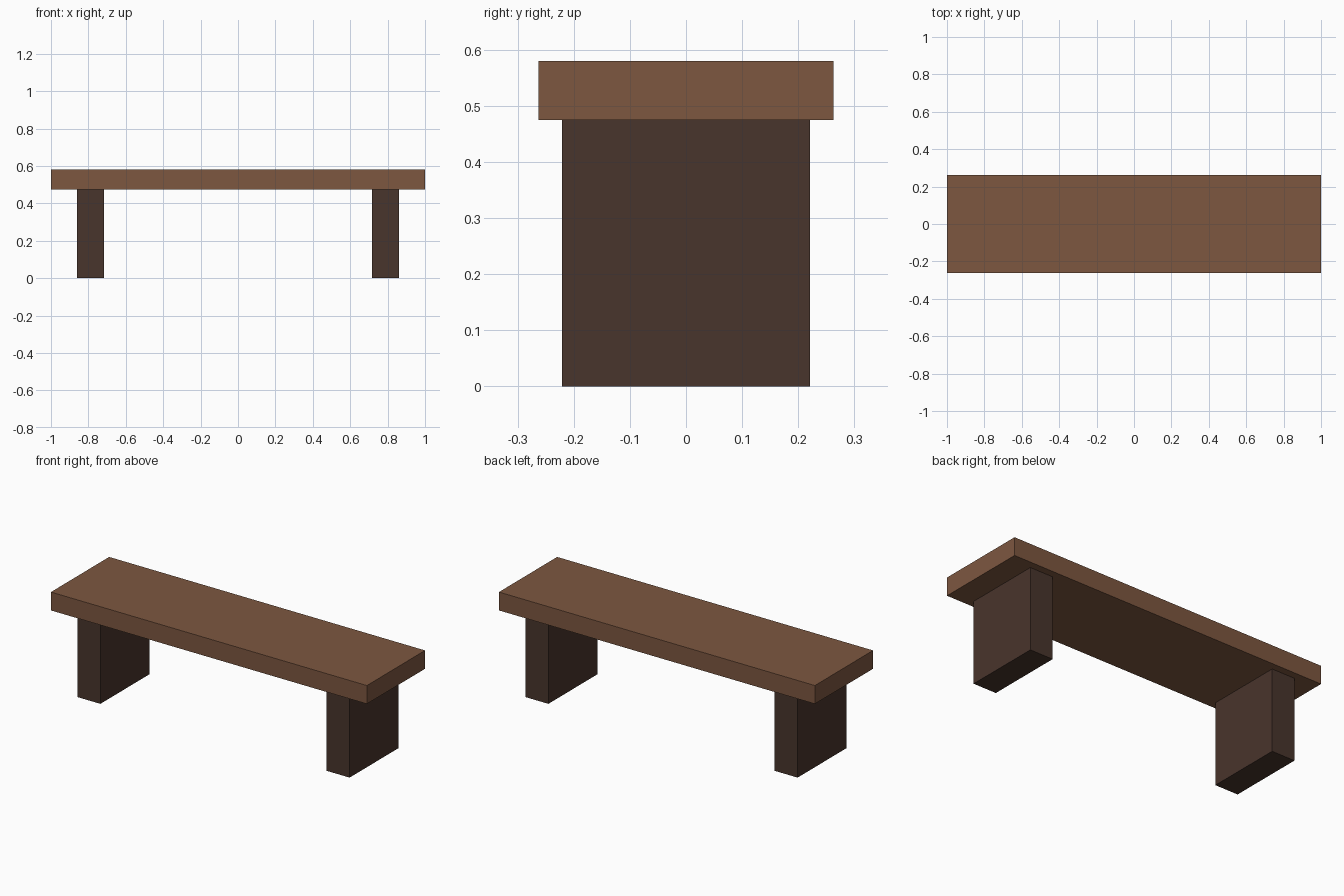
import bpy

if "Cube" in bpy.data.objects:
    bpy.data.objects.remove(bpy.data.objects["Cube"])


def material(name, color):
    mat = bpy.data.materials.new(name)
    mat.diffuse_color = (*color, 1.0)
    mat.use_nodes = True
    mat.node_tree.nodes["Principled BSDF"].inputs["Base Color"].default_value = mat.diffuse_color
    return mat


def box(name, center, size, mat):
    bpy.ops.mesh.primitive_cube_add(size=1, location=center)
    obj = bpy.context.object
    obj.name = name
    obj.scale = size
    bpy.ops.object.transform_apply(location=False, rotation=False, scale=True)
    obj.data.materials.append(mat)
    return obj


seat_wood = material("warm brown wood", (0.205, 0.095, 0.051))
leg_wood = material("dark brown wood", (0.066, 0.035, 0.025))

LEG_H = 0.475   # top of the legs, underside of the seat
TOP = 0.58      # upper face of the seat

# Seat plank
box("seat", (0, 0, (LEG_H + TOP) / 2), (2.0, 0.526, TOP - LEG_H), seat_wood)

# Slab legs, one near each end
for side, name in ((-1, "left_leg"), (1, "right_leg")):
    box(name, (side * 0.789, 0, LEG_H / 2), (0.145, 0.442, LEG_H), leg_wood)
